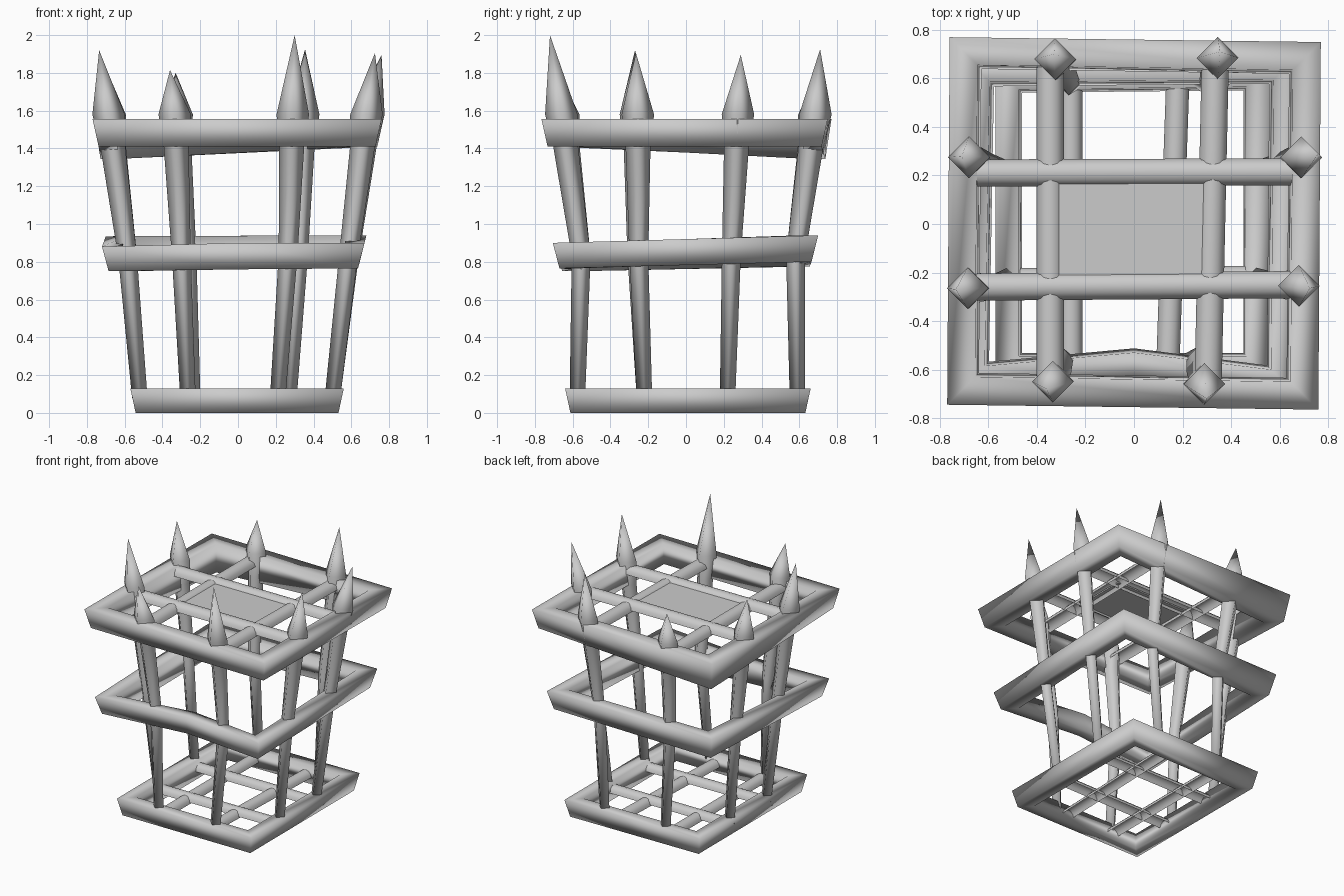
import bpy
import bmesh
import math
from mathutils import Vector

cube = bpy.data.objects.get("Cube")
if cube:
    bpy.data.objects.remove(cube, do_unlink=True)

# One plain grey for the whole cage
GREY = (0.6, 0.6, 0.6, 1)
grey = bpy.data.materials.new("plain_grey")
grey.use_nodes = True
grey.diffuse_color = GREY
grey.node_tree.nodes["Principled BSDF"].inputs["Base Color"].default_value = GREY


def finish(name, bm, smooth=True, recalc=True):
    """Turn a bmesh into a named, shaded object."""
    if recalc:
        bmesh.ops.recalc_face_normals(bm, faces=bm.faces)
    for face in bm.faces:
        face.smooth = smooth
    mesh = bpy.data.meshes.new(name)
    bm.to_mesh(mesh)
    bm.free()
    mesh.materials.append(grey)
    obj = bpy.data.objects.new(name, mesh)
    bpy.context.collection.objects.link(obj)
    return obj


def bridge(bm, lower, upper):
    """Join two closed loops of vertices with quads."""
    count = len(lower)
    for i in range(count):
        j = (i + 1) % count
        bm.faces.new((lower[i], lower[j], upper[j], upper[i]))


def inward(x, y, amount):
    """Move a rim point towards the middle on each axis it lies out on."""
    def step(value):
        return value - math.copysign(amount, value) if abs(value) > amount else value
    return step(x), step(y)


def frame(name, rim, flare, wall):
    """Uneven square hoop; each rim point is x, y, top z, bottom z."""
    bm = bmesh.new()
    loops = []
    for inset, is_top in ((0, True), (flare, False), (wall + flare / 2, False), (wall, True)):
        loop = []
        for x, y, top, bottom in rim:
            px, py = inward(x, y, inset)
            loop.append(bm.verts.new((px, py, top if is_top else bottom)))
        loops.append(loop)
    for k, loop in enumerate(loops):
        bridge(bm, loop, loops[(k + 1) % len(loops)])
    return finish(name, bm)


def spiked_bar(name, foot, waist, shoulder, tip):
    """Leaning four-sided bar that swells and ends in a point."""
    bm = bmesh.new()
    neck = Vector(waist).lerp(Vector(shoulder), 0.78)
    sections = ((foot, 0.08, 0.041), (waist, 0.83, 0.05),
                (neck, 1.41, 0.066), (shoulder, 1.58, 0.086))
    loops = []
    for (x, y), z, radius in sections:
        loops.append([bm.verts.new((x + radius * math.cos(i * math.pi / 2),
                                    y + radius * math.sin(i * math.pi / 2), z))
                      for i in range(4)])
    for lower, upper in zip(loops, loops[1:]):
        bridge(bm, lower, upper)
    bm.faces.new(loops[0])
    point = bm.verts.new(tip)
    for i in range(4):
        bm.faces.new((loops[-1][i], loops[-1][(i + 1) % 4], point))
    return finish(name, bm)


def half_pipe(name, start, end, z, radius, steps=6):
    """Rounded grid bar, open underneath."""
    bm = bmesh.new()
    a, b = Vector((*start, z)), Vector((*end, z))
    up = Vector((0, 0, 1))
    side = (b - a).normalized().cross(up)
    rows = []
    for i in range(steps + 1):
        angle = math.pi * i / steps
        offset = (side * math.cos(angle) + up * math.sin(angle)) * radius
        rows.append((bm.verts.new(a + offset), bm.verts.new(b + offset)))
    for (a0, b0), (a1, b1) in zip(rows, rows[1:]):
        bm.faces.new((a0, b0, b1, a1))
    return finish(name, bm, recalc=False)


# Three hoops, wider towards the top; the middle one is dented at the front
frame("bottom_frame", ((-0.57, -0.64, 0.13, 0), (0.56, -0.64, 0.13, 0),
                       (0.56, 0.66, 0.13, 0), (-0.57, 0.65, 0.13, 0)), 0.028, 0.095)
frame("middle_frame", ((-0.72, -0.69, 0.88, 0.75), (0, -0.635, 0.9, 0.76),
                       (0.67, -0.705, 0.9, 0.765), (0.68, 0.7, 0.94, 0.8),
                       (-0.7, 0.69, 0.935, 0.775)), 0.035, 0.105)
frame("top_frame", ((-0.77, -0.745, 1.555, 1.41), (0.76, -0.765, 1.555, 1.41),
                    (0.77, 0.75, 1.555, 1.41), (-0.76, 0.77, 1.555, 1.345)), 0.032, 0.115)

# Eight leaning bars: foot, waist, shoulder and tip
spiked_bar("front_right_bar", (-0.265, -0.575), (-0.3, -0.555), (-0.335, -0.65), (-0.36, -0.68, 1.815))
spiked_bar("front_left_bar", (0.21, -0.575), (0.265, -0.555), (0.29, -0.66), (0.3, -0.72, 2))
spiked_bar("back_left_bar", (0.27, 0.59), (0.32, 0.58), (0.345, 0.685), (0.355, 0.71, 1.925))
spiked_bar("back_right_bar", (-0.24, 0.59), (-0.27, 0.58), (-0.325, 0.68), (-0.33, 0.7, 1.8))
spiked_bar("left_front_bar", (0.5, -0.22), (0.585, -0.25), (0.68, -0.255), (0.725, -0.265, 1.905))
spiked_bar("left_back_bar", (0.5, 0.22), (0.59, 0.24), (0.69, 0.275), (0.76, 0.29, 1.895))
spiked_bar("right_front_bar", (-0.52, -0.22), (-0.585, -0.26), (-0.685, -0.265), (-0.735, -0.27, 1.92))
spiked_bar("right_back_bar", (-0.52, 0.22), (-0.585, 0.24), (-0.68, 0.275), (-0.71, 0.28, 1.85))

# Crossed bars of the roof
half_pipe("roof_cross_bar_back", (-0.68, 0.21), (0.68, 0.215), 1.495, 0.056)
half_pipe("roof_cross_bar_front", (-0.68, -0.26), (0.68, -0.25), 1.495, 0.056)
half_pipe("roof_long_bar_right", (-0.345, -0.68), (-0.345, 0.68), 1.485, 0.056)
half_pipe("roof_long_bar_left", (0.305, -0.68), (0.335, 0.68), 1.485, 0.056)

# Crossed bars of the floor
half_pipe("floor_cross_bar_back", (-0.5, 0.21), (0.5, 0.21), 0.055, 0.048)
half_pipe("floor_cross_bar_front", (-0.5, -0.23), (0.5, -0.22), 0.055, 0.048)
half_pipe("floor_long_bar_right", (-0.26, -0.57), (-0.26, 0.58), 0.045, 0.048)
half_pipe("floor_long_bar_left", (0.14, -0.57), (0.18, 0.58), 0.045, 0.048)

# Flat plate closing the middle of the roof
bm = bmesh.new()
bmesh.ops.create_cube(bm, size=1)
bmesh.ops.scale(bm, vec=(0.62, 0.42, 0.01), verts=bm.verts)
bmesh.ops.translate(bm, vec=(-0.01, -0.02, 1.52), verts=bm.verts)
finish("roof_plate", bm, smooth=False)
